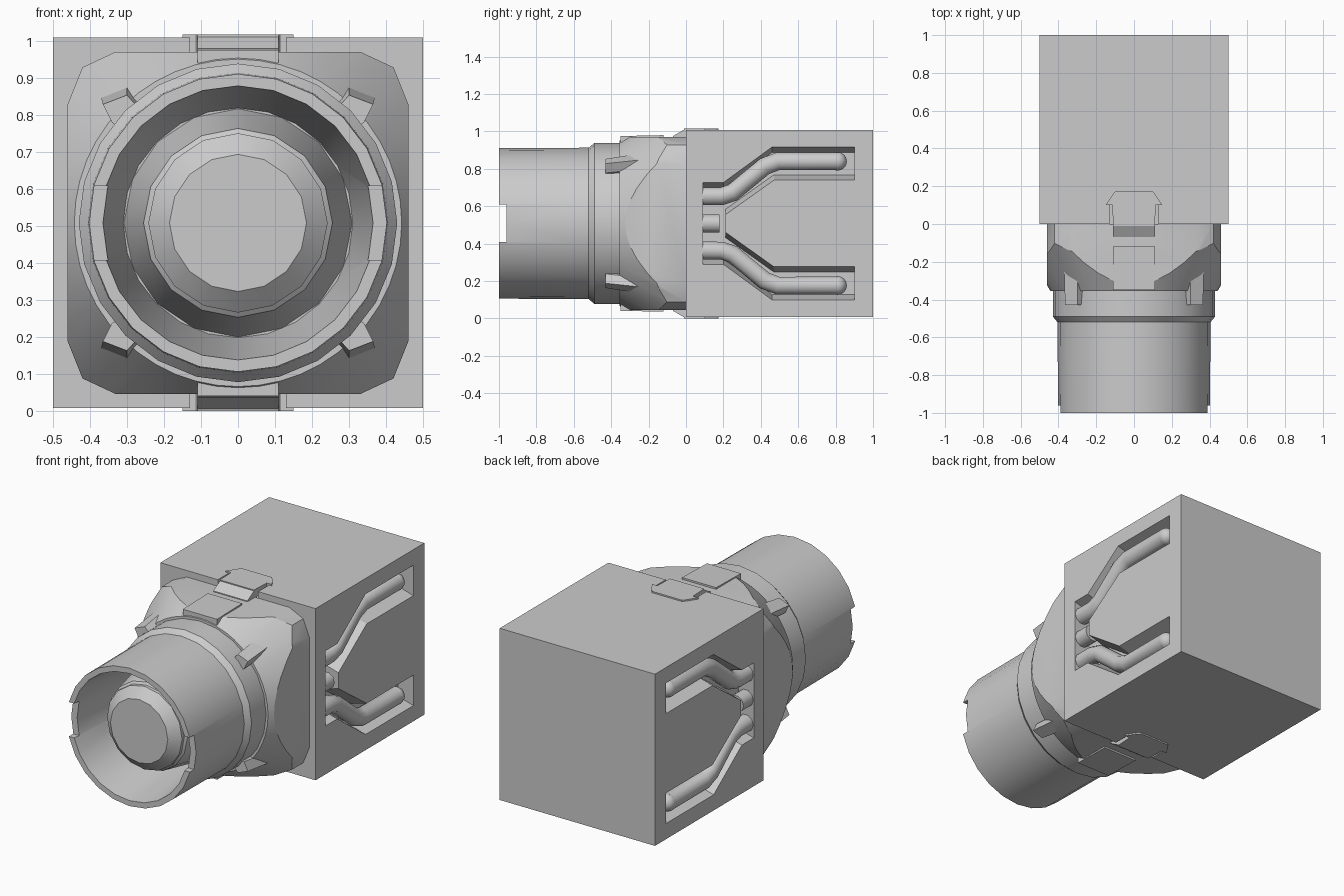
import bpy, bmesh, math
from mathutils import Vector

CZ = 0.508  # height of the connector axis

if "Cube" in bpy.data.objects:
    bpy.data.objects.remove(bpy.data.objects["Cube"], do_unlink=True)

grey = bpy.data.materials.new("light grey")
grey.use_nodes = True
grey.diffuse_color = (0.6, 0.6, 0.6, 1)
grey.node_tree.nodes["Principled BSDF"].inputs["Base Color"].default_value = (0.6, 0.6, 0.6, 1)


def finish(name, bm):
    """Turn a bmesh into a grey object centred on the axis height."""
    bmesh.ops.remove_doubles(bm, verts=bm.verts, dist=1e-5)
    bmesh.ops.recalc_face_normals(bm, faces=bm.faces)
    mesh = bpy.data.meshes.new(name)
    bm.to_mesh(mesh)
    bm.free()
    mesh.materials.append(grey)
    ob = bpy.data.objects.new(name, mesh)
    bpy.context.collection.objects.link(ob)
    ob.location.z = CZ
    return ob


def loft(name, loop_a, loop_b):
    """Solid between two matching outlines."""
    bm = bmesh.new()
    a = [bm.verts.new(p) for p in loop_a]
    b = [bm.verts.new(p) for p in loop_b]
    bm.faces.new(a)
    bm.faces.new(b[::-1])
    n = len(a)
    for i in range(n):
        j = (i + 1) % n
        bm.faces.new((a[i], b[i], b[j], a[j]))
    return finish(name, bm)


def prism(name, pts, axis, lo, hi):
    """Extrude an outline along x, y or z."""
    def place(p, d):
        return {"x": (d, p[0], p[1]), "y": (p[0], d, p[1]), "z": (p[0], p[1], d)}[axis]
    return loft(name, [place(p, lo) for p in pts], [place(p, hi) for p in pts])


def box(name, x, y, z):
    pts = [(x[0], y[0]), (x[1], y[0]), (x[1], y[1]), (x[0], y[1])]
    return prism(name, pts, "z", *z)


def revolve(name, profile, sides):
    """Spin a (radius, y) profile about the y axis."""
    bm = bmesh.new()
    verts = [bm.verts.new((0, y, r)) for r, y in profile]
    edges = [bm.edges.new(pair) for pair in zip(verts, verts[1:])]
    bmesh.ops.spin(bm, geom=verts + edges, cent=(0, 0, 0), axis=(0, 1, 0),
                   angle=math.tau, steps=sides, use_merge=True)
    return finish(name, bm)


def activate(ob):
    bpy.ops.object.select_all(action="DESELECT")
    ob.select_set(True)
    bpy.context.view_layer.objects.active = ob


def cut(ob, cutter, operation="DIFFERENCE"):
    mod = ob.modifiers.new("cut", "BOOLEAN")
    mod.operation, mod.object, mod.solver = operation, cutter, "EXACT"
    activate(ob)
    bpy.ops.object.modifier_apply(modifier=mod.name)
    bpy.data.objects.remove(cutter, do_unlink=True)


def smooth(ob, degrees=30):
    activate(ob)
    bpy.ops.object.shade_smooth_by_angle(angle=math.radians(degrees))


# Housing with drafted contact channels in both sides
housing = box("housing", (-0.5, 0.5), (0, 1), (-0.5, 0.5))
# each point: y, z, and how far the wall drifts in z towards the floor
channel = [(0.09, 0.22, -0.03), (0.2, 0.22, -0.03), (0.46, 0.41, -0.03), (0.9, 0.41, -0.03),
           (0.9, 0.23, 0.03), (0.47, 0.23, 0.03), (0.21, 0.045, 0.03)]
channel += [(y, -z, -d) for y, z, d in reversed(channel)]
for side in (-1, 1):
    cut(housing, loft("channel_cutter",
                      [(side * 0.505, y, z) for y, z, d in channel],
                      [(side * 0.4, y, z + d) for y, z, d in channel]))
for s in (-1, 1):
    cut(housing, box("latch_slot_cutter", (-0.13, 0.13), (-0.05, 0.1),
                     sorted((s * 0.42, s * 0.55))))


# Bent contact wires lying in the channels
def wire(name, points):
    curve = bpy.data.curves.new(name, "CURVE")
    curve.dimensions = "3D"
    curve.bevel_depth, curve.bevel_resolution = 0.05, 3
    curve.use_fill_caps = True
    spline = curve.splines.new("POLY")
    spline.points.add(len(points) - 1)
    for p, co in zip(spline.points, points):
        p.co = (*co, 1)
    ob = bpy.data.objects.new(name, curve)
    bpy.context.collection.objects.link(ob)
    ob.location.z = CZ
    curve.materials.append(grey)
    activate(ob)
    bpy.ops.object.convert(target="MESH")
    smooth(bpy.context.object, 50)


for side, side_name in ((1, "left"), (-1, "right")):
    x = side * 0.447
    for s, level in ((1, "upper"), (-1, "lower")):
        path = [(0.08, 0.145), (0.19, 0.145), (0.25, 0.165), (0.42, 0.305), (0.49, 0.332), (0.81, 0.332)]
        wire(f"{side_name}_{level}_wire", [(x, y, s * z) for y, z in path])
        bm = bmesh.new()
        bmesh.ops.create_uvsphere(bm, u_segments=12, v_segments=8, radius=0.05)
        bmesh.ops.translate(bm, verts=bm.verts, vec=Vector((x, 0.81, s * 0.332)))
        smooth(finish(f"{side_name}_{level}_wire_tip", bm), 50)
    wire(f"{side_name}_middle_wire", [(x, 0.08, 0), (x, 0.18, 0)])

# Chamfered square collar, its front trimmed by a cone
corner = [(0.46, 0.32), (0.42, 0.42), (0.33, 0.462)]
outline = corner + [(-x, z) for x, z in reversed(corner)]
outline += [(-x, -z) for x, z in outline]
collar = prism("collar", outline, "y", -0.36, 0.001)
cut(collar, revolve("collar_cone", [(0, -0.355), (0.442, -0.355), (0.70, 0.075),
                                    (0.70, 0.1), (0, 0.1)], 48), "INTERSECT")
smooth(collar)

# Open barrel with side notches in the rim
barrel = revolve("barrel", [(0, -0.2), (0.43, -0.2), (0.43, -0.49), (0.405, -0.52), (0.402, -1),
                            (0.37, -1), (0.31, -0.55), (0, -0.55)], 24)
cut(barrel, box("rim_notch_cutter", (-0.6, 0.6), (-1.1, -0.96), (-0.1, 0.1)))
smooth(barrel, 25)

# Centre post inside the barrel
post = revolve("centre_post", [(0, -0.5), (0.31, -0.54), (0.255, -0.83), (0.242, -0.84),
                               (0.242, -0.86), (0.185, -0.91), (0, -0.91)], 16)
smooth(post, 25)

# Four locking lugs around the barrel
lug_front = [(0.25, 0.29), (0.30, 0.345), (0.365, 0.32), (0.34, 0.27), (0.2, 0.2)]
lug_back = [(0.23, 0.33), (0.30, 0.375), (0.37, 0.34), (0.35, 0.29), (0.2, 0.2)]
for sx, side_name in ((1, "left"), (-1, "right")):
    for sz, level in ((1, "upper"), (-1, "lower")):
        loft(f"{side_name}_{level}_lug",
             [(sx * x, -0.43, sz * z) for x, z in lug_front],
             [(sx * x, -0.24, sz * z) for x, z in lug_back])

# Latches above and below: arm on the collar, ramp, arrow-shaped head
head = [(0.11, -0.01), (0.115, 0.1), (0.15, 0.1), (0.11, 0.16), (0.095, 0.175)]
head += [(-x, y) for x, y in reversed(head)]
for s, level in ((1, "upper"), (-1, "lower")):
    arm = [(-0.35, 0.42), (-0.35, 0.467), (-0.12, 0.472), (-0.12, 0.42)]
    ramp = [(-0.07, 0.42), (-0.07, 0.467), (-0.005, 0.505), (0.02, 0.505), (0.02, 0.42)]
    prism(f"{level}_latch_arm", [(y, s * z) for y, z in arm], "x", -0.11, 0.11)
    prism(f"{level}_latch_ramp", [(y, s * z) for y, z in ramp], "x", -0.11, 0.11)
    prism(f"{level}_latch_head", head, "z", s * 0.46, s * 0.508)
